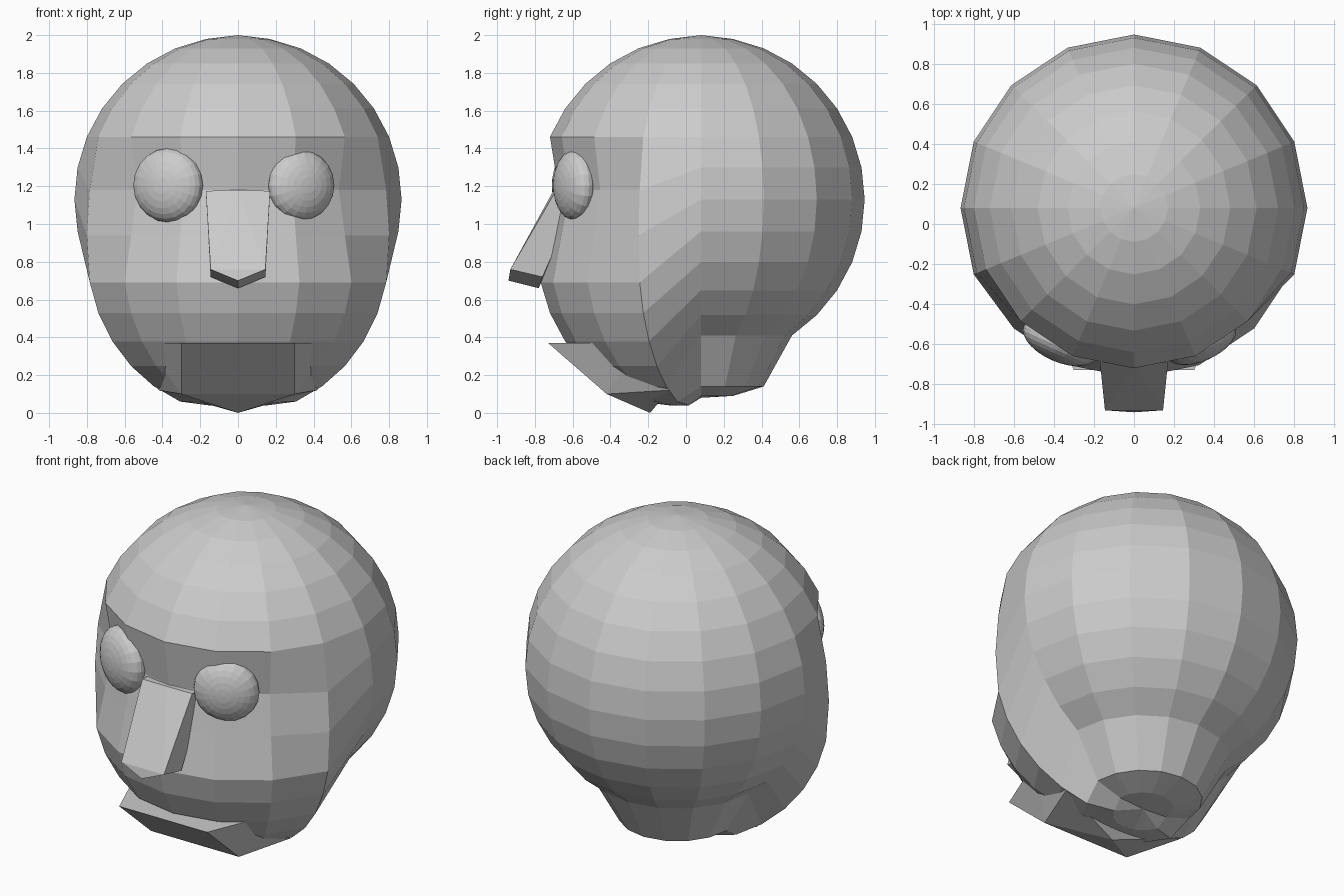
import bpy, bmesh
from math import sin, cos, pi, radians
from mathutils import Matrix, Vector

cube = bpy.data.objects.get("Cube")
if cube:
    bpy.data.objects.remove(cube, do_unlink=True)

# Single clay-grey material
GREY = (0.6, 0.6, 0.6, 1)
clay = bpy.data.materials.new("clay_grey")
clay.use_nodes = True
clay.diffuse_color = GREY
clay.node_tree.nodes["Principled BSDF"].inputs["Base Color"].default_value = GREY


def finish(name, bm):
    bmesh.ops.recalc_face_normals(bm, faces=bm.faces)
    mesh = bpy.data.meshes.new(name)
    bm.to_mesh(mesh)
    bm.free()
    mesh.materials.append(clay)
    obj = bpy.data.objects.new(name, mesh)
    bpy.context.collection.objects.link(obj)
    return obj


def hull(name, half):
    """Convex solid from its right half, mirrored across x."""
    bm = bmesh.new()
    for x, y, z in half:
        bm.verts.new((x, y, z))
        if x:
            bm.verts.new((-x, y, z))
    bmesh.ops.convex_hull(bm, input=bm.verts)
    return finish(name, bm)


# Head: a sphere whose face side is pulled down and neck ring lowered
SEGS, RINGS, R = 16, 16, 0.866
CENTRE = Vector((0, 0.08, 1.13))


def head_point(ring, seg):
    a = pi * ring / RINGS
    r, z = R * sin(a), CENTRE.z + R * cos(a)
    from_front = min(seg, SEGS - seg)
    if from_front <= 3:                     # face columns
        if ring >= 9:
            z -= 0.27
        elif ring == 8:
            z = 0.94
        elif ring == 7:
            z = 1.18
        if from_front <= 2:                 # eye socket and cheeks
            r = {7: 0.755, 8: 0.80}.get(ring, r)
        if ring == 15:
            z = 0.04
    elif ring == 14:                        # neck
        z = 0.14
    elif ring == 15:
        z = 0.09
    t = 2 * pi * seg / SEGS
    return (r * sin(t), CENTRE.y - r * cos(t), z)


bm = bmesh.new()
top = bm.verts.new((0, CENTRE.y, 2))
bottom = bm.verts.new((0, CENTRE.y, 0.08))
rings = [[bm.verts.new(head_point(k, s)) for s in range(SEGS)] for k in range(1, RINGS)]
for s in range(SEGS):
    n = (s + 1) % SEGS
    bm.faces.new((top, rings[0][s], rings[0][n]))
    bm.faces.new((bottom, rings[-1][n], rings[-1][s]))
    for up, low in zip(rings, rings[1:]):
        bm.faces.new((up[s], low[s], low[n], up[n]))
finish("head", bm)

# Nose: wedge with a shallow central ridge
hull("nose", [
    (0.17, -0.69, 1.175), (0, -0.70, 1.18), (0.17, -0.56, 1.17),
    (0.145, -0.93, 0.76), (0, -0.94, 0.70),
    (0.145, -0.76, 0.72), (0, -0.78, 0.66),
])

# Lower jaw: sloping chin plate with a pointed underside
hull("jaw", [
    (0.30, -0.73, 0.37), (0.50, -0.24, 0.37),
    (0.30, -0.42, 0.10), (0.42, -0.09, 0.12), (0, -0.19, 0.0),
])

# Eyes: flattened balls turned outwards along the face
for name, x, size, turn in (("left_eye", 0.335, 0.187, 24), ("right_eye", -0.37, 0.197, -24)):
    bm = bmesh.new()
    bmesh.ops.create_uvsphere(bm, u_segments=20, v_segments=14, radius=size)
    bmesh.ops.rotate(bm, verts=bm.verts, matrix=Matrix.Rotation(pi / 2, 3, "X"))
    bmesh.ops.scale(bm, verts=bm.verts, vec=(1, 0.5, 1))
    bmesh.ops.rotate(bm, verts=bm.verts, matrix=Matrix.Rotation(radians(turn), 3, "Z"))
    bmesh.ops.translate(bm, verts=bm.verts, vec=(x, -0.59, 1.205))
    finish(name, bm)
